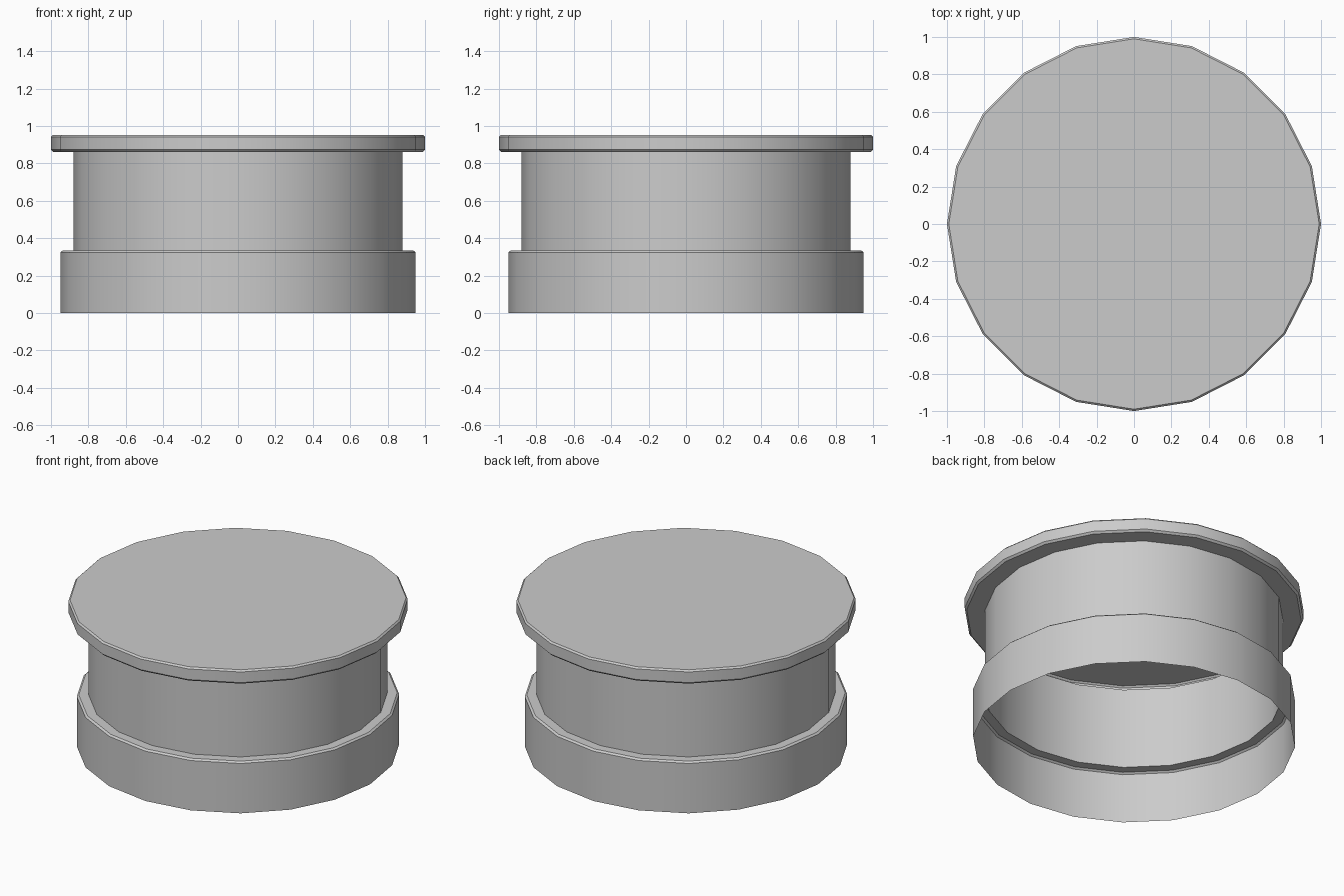
import bpy, bmesh
from math import cos, sin, tau, radians

if "Cube" in bpy.data.objects:
    bpy.data.objects.remove(bpy.data.objects["Cube"])

SIDES = 20

# Outer profile (radius, height) from the open bottom edge to the top plate
PROFILE = [
    (0.95, 0.0), (0.95, 0.324), (0.938, 0.334),    # base skirt with bevel
    (0.88, 0.334), (0.88, 0.861),                  # shelf and neck
    (0.988, 0.861), (1.0, 0.873),                  # underside of rim
    (1.0, 0.942), (0.99, 0.952),                   # rim and top bevel
]

bm = bmesh.new()
rings = [[bm.verts.new((r * cos(tau * i / SIDES), r * sin(tau * i / SIDES), z))
          for i in range(SIDES)] for r, z in PROFILE]

# Thin wall, open at the bottom
for low, high in zip(rings, rings[1:]):
    for i in range(SIDES):
        j = (i + 1) % SIDES
        bm.faces.new((low[i], low[j], high[j], high[i]))

# Top plate
bm.faces.new(rings[-1])

mesh = bpy.data.meshes.new("round_cap")
bm.to_mesh(mesh)
bm.free()
cap = bpy.data.objects.new("round_cap", mesh)
bpy.context.collection.objects.link(cap)

# Smooth sides, crisp bevels
bpy.context.view_layer.objects.active = cap
cap.select_set(True)
bpy.ops.object.shade_smooth_by_angle(angle=radians(30))
